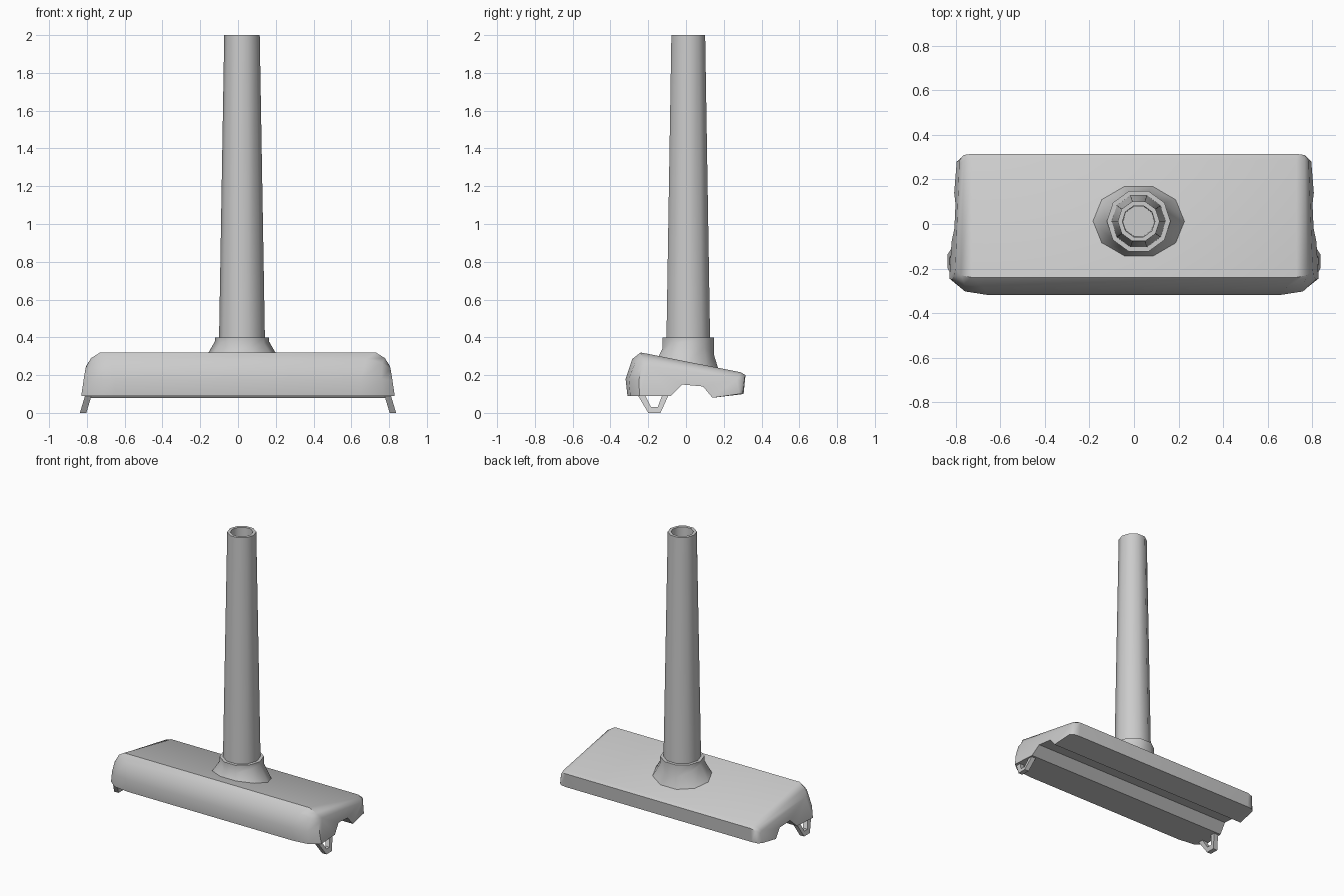
import bpy, bmesh, math

if "Cube" in bpy.data.objects:
    bpy.data.objects.remove(bpy.data.objects["Cube"])

grey = bpy.data.materials.new("light grey plastic")
grey.use_nodes = True
COLOUR = (0.6, 0.6, 0.6, 1)
grey.diffuse_color = COLOUR
grey.node_tree.nodes["Principled BSDF"].inputs["Base Color"].default_value = COLOUR


def loft(name, rings, angle=42):
    """Skin a list of equal-length point rings and cap both ends."""
    bm = bmesh.new()
    loops = [[bm.verts.new(p) for p in ring] for ring in rings]
    for a, b in zip(loops, loops[1:]):
        for i in range(len(a)):
            j = (i + 1) % len(a)
            bm.faces.new((a[i], a[j], b[j], b[i]))
    ends = [bm.faces.new(loops[0]), bm.faces.new(loops[-1])]
    bmesh.ops.triangulate(bm, faces=ends)
    bmesh.ops.recalc_face_normals(bm, faces=bm.faces)
    mesh = bpy.data.meshes.new(name)
    bm.to_mesh(mesh)
    bm.free()
    mesh.materials.append(grey)
    obj = bpy.data.objects.new(name, mesh)
    bpy.context.collection.objects.link(obj)
    bpy.ops.object.select_all(action="DESELECT")
    bpy.context.view_layer.objects.active = obj
    obj.select_set(True)
    bpy.ops.object.shade_smooth_by_angle(angle=math.radians(angle))


# Floor head: side profile (y, z), rounded towards both ends
groove = [(0.14, 0.08), (0.09, 0.14), (-0.02, 0.15), (-0.08, 0.09)]
full = [(-0.31, 0.09), (-0.32, 0.18), (-0.285, 0.285), (-0.24, 0.32),
        (0.29, 0.215), (0.315, 0.2), (0.305, 0.1)] + groove
middle = [(-0.295, 0.09), (-0.303, 0.18), (-0.27, 0.265), (-0.23, 0.29),
          (0.285, 0.205), (0.31, 0.19), (0.3, 0.1)] + groove
end = [(-0.245, 0.09), (-0.25, 0.17), (-0.235, 0.235), (-0.2, 0.25),
       (0.27, 0.18), (0.285, 0.17), (0.28, 0.1)] + groove
full_x = [0.65, 0.65, 0.68, 0.73, 0.73, 0.73, 0.73] + [0.73] * 4
end_x = [0.83 - 0.15 * (z - 0.09) - 0.06 * (y + 0.25) for y, z in end]
mid_x = [0.35 * a + 0.65 * b for a, b in zip(full_x, end_x)]
half = [(full, full_x), (middle, mid_x), (end, end_x)]
stations = [(p, [-x for x in xs]) for p, xs in reversed(half)] + half
loft("floor_head", [[(x, y, z) for (y, z), x in zip(p, xs)] for p, xs in stations])

# Neck and tube share a ten-sided section
CX, CY, SIDES = 0.021, 0.012, 10


def ring(rx, ry, height):
    """Ellipse of points whose height may vary around it."""
    points = []
    for i in range(SIDES):
        a = math.tau * i / SIDES
        y = CY + ry * math.sin(a)
        z = height(a, y) if callable(height) else height
        points.append((CX + rx * math.cos(a), y, z))
    return points


# Neck collar flaring down on to the sloping top
loft("neck_collar", [
    ring(0.21, 0.168, lambda a, y: 0.265 - 0.2 * y),
    ring(0.143, 0.143, lambda a, y: 0.32 + 0.06 * math.cos(a) ** 2 - 0.12 * y),
    ring(0.143, 0.143, 0.4),
    ring(0.118, 0.118, 0.4)])

# Tapered tube with an open mouth
loft("tube", [ring(r, r, z) for r, z in
              [(0.123, 0.3), (0.094, 2.0), (0.073, 2.0), (0.07, 1.8)]])

# Small bent loops under both ends
outer = [(-0.265, 0.11), (-0.2, 0), (-0.135, 0), (-0.085, 0.11)]
inner = [(-0.225, 0.11), (-0.185, 0.03), (-0.15, 0.03), (-0.12, 0.11)]
for name, side in (("left_loop", 1), ("right_loop", -1)):
    sections = []
    for o, i in zip(outer, inner):
        sections.append([(side * (0.79 + 0.3 * (0.1 - z) + t), y, z)
                         for (y, z), t in ((o, -0.017), (o, 0.017), (i, 0.017), (i, -0.017))])
    loft(name, sections, angle=30)
